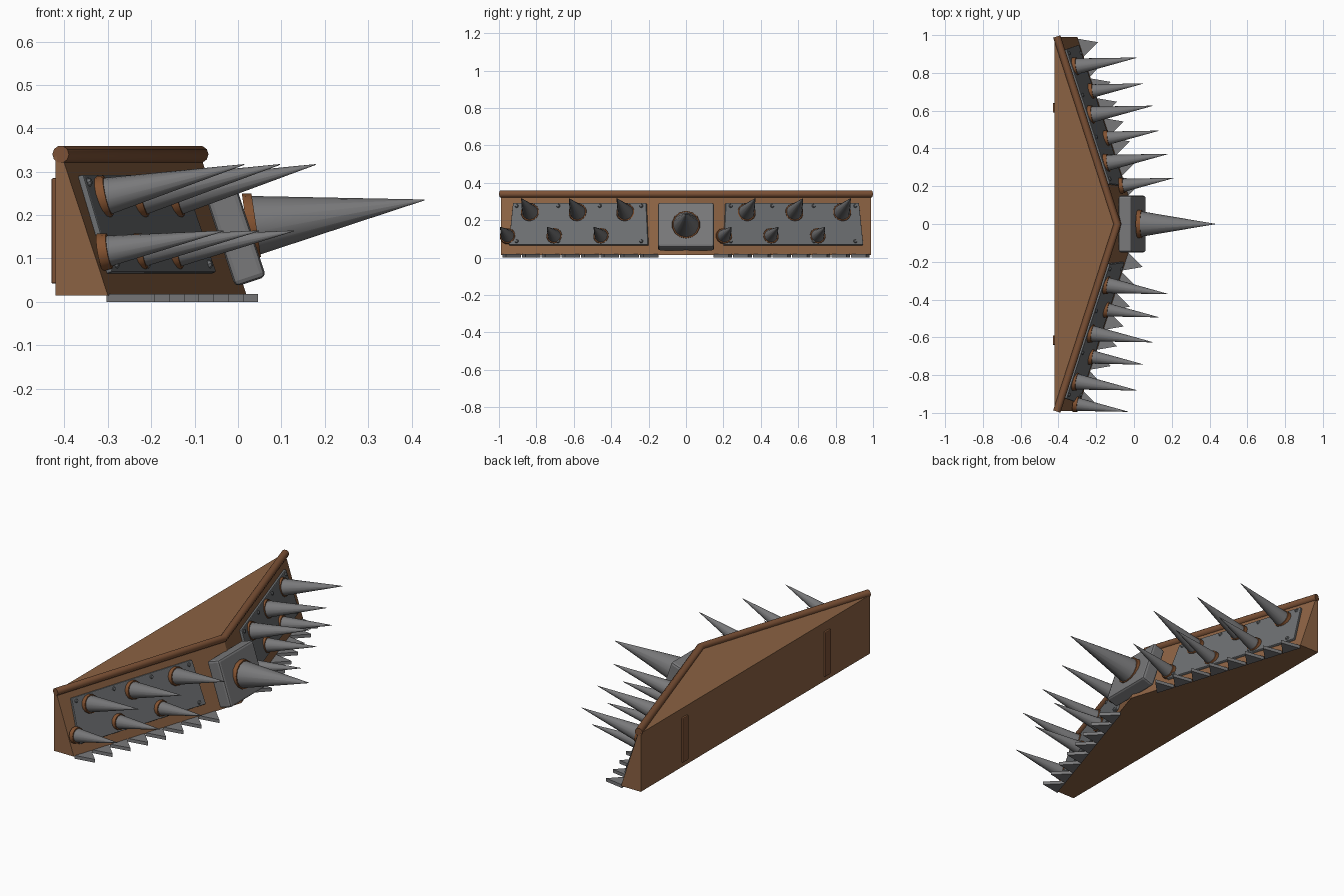
import bpy, bmesh, math
from mathutils import Vector, Matrix

cube = bpy.data.objects.get("Cube")
if cube:
    bpy.data.objects.remove(cube, do_unlink=True)


def material(name, r, g, b):
    m = bpy.data.materials.new(name)
    m.use_nodes = True
    m.diffuse_color = (r, g, b, 1)
    m.node_tree.nodes["Principled BSDF"].inputs["Base Color"].default_value = (r, g, b, 1)
    return m


BROWN = material("rusty_brown", 0.26, 0.122, 0.056)
RAIL = material("dark_rust", 0.20, 0.082, 0.036)
RUST = material("orange_rust", 0.23, 0.085, 0.03)
STEEL = material("spike_steel", 0.19, 0.19, 0.195)
PLATE = material("plate_steel", 0.15, 0.158, 0.165)

SLOPE = 0.33      # backward lean of the front per unit of height
SWEEP = 0.323     # backward sweep of the wings per unit of width
LOW, HIGH, HALF = 0.015, 0.335, 0.99


def face_point(y, z):
    """Point on the swept front face."""
    return Vector((0.02 - SLOPE * (z - LOW) - SWEEP * abs(y), y, z))


def face_normal(side):
    return Vector((1, SWEEP * side, SLOPE)).normalized()


def finish(name, bm, mat, bevel=0, smooth=False):
    bmesh.ops.recalc_face_normals(bm, faces=bm.faces)
    me = bpy.data.meshes.new(name)
    bm.to_mesh(me)
    bm.free()
    ob = bpy.data.objects.new(name, me)
    bpy.context.collection.objects.link(ob)
    me.materials.append(mat)
    if bevel:
        mod = ob.modifiers.new("bevel", "BEVEL")
        mod.width = bevel
        mod.segments = 2
    if smooth:
        me.shade_smooth()
        me.set_sharp_from_angle(angle=math.radians(35))
    return ob


def loft(name, first, second, mat, bevel=0):
    """Solid between two matching outlines."""
    bm = bmesh.new()
    a = [bm.verts.new(p) for p in first]
    b = [bm.verts.new(p) for p in second]
    bm.faces.new(a)
    bm.faces.new(b)
    n = len(a)
    for i in range(n):
        j = (i + 1) % n
        bm.faces.new((a[i], a[j], b[j], b[i]))
    return finish(name, bm, mat, bevel)


def prism(name, outline, push, mat, bevel=0):
    return loft(name, outline, [p + push for p in outline], mat, bevel)


def cone(name, base, axis, r1, r2, length, mat, sides=14):
    bm = bmesh.new()
    turn = axis.to_track_quat("Z", "Y").to_matrix().to_4x4()
    place = Matrix.Translation(base + axis.normalized() * length / 2) @ turn
    bmesh.ops.create_cone(bm, cap_ends=True, segments=sides, radius1=r1,
                          radius2=r2, depth=length, matrix=place)
    return finish(name, bm, mat, smooth=True)


def spike(name, base, axis, radius):
    cone(name, base, axis, radius, 0.001, axis.length, STEEL)
    cone(name + "_collar", base - axis.normalized() * 0.01, axis,
         radius + 0.007, radius + 0.004, 0.022, RUST)


# Wedge body
def section(z):
    back = [Vector((-0.42, s * HALF, z)) for s in (1, -1)]
    return back + [face_point(y, z) for y in (-HALF, 0, HALF)]


loft("wedge_body", section(LOW), section(HIGH), BROWN)

# Rounded rail along the top front edge
curve = bpy.data.curves.new("top_rail", "CURVE")
curve.dimensions = "3D"
curve.bevel_depth = 0.02
curve.bevel_resolution = 3
curve.use_fill_caps = True
line = curve.splines.new("POLY")
line.points.add(2)
for point, y in zip(line.points, (-0.993, 0, 0.993)):
    point.co = (-0.088 - SWEEP * abs(y), y, 0.34, 1)
curve.materials.append(RAIL)
rail = bpy.data.objects.new("top_rail", curve)
bpy.context.collection.objects.link(rail)

for side, word in ((1, "left"), (-1, "right")):
    normal = face_normal(side)

    # Armour plate with bolts
    corners = [(0.2, 0.065), (0.945, 0.065), (0.922, 0.29), (0.21, 0.29)]
    prism(word + "_armour_plate",
          [face_point(side * y, z) - normal * 0.005 for y, z in corners],
          normal * 0.018, PLATE, 0.004)
    for row, z in enumerate((0.083, 0.272)):
        for col in range(4):
            y = side * (0.235 + 0.222 * col)
            cone(f"{word}_bolt_{row}_{col}", face_point(y, z) + normal * 0.012,
                 normal, 0.011, 0.007, 0.008, PLATE, 8)

    # Two staggered rows of spikes
    lower_start = 0.2 if side > 0 else 0.45
    for i in range(3):
        spike(f"{word}_upper_spike_{i}",
              face_point(side * (0.32 + 0.255 * i), 0.238) + normal * 0.012,
              Vector((0.325, side * 0.047, 0.075)), 0.044)
        spike(f"{word}_lower_spike_{i}",
              face_point(side * (lower_start + 0.25 * i), 0.112) + normal * 0.012,
              Vector((0.275, side * 0.04, 0.048)), 0.037)

    # Flat teeth along the bottom edge
    out = Vector((1, SWEEP * side, 0)).normalized()
    pitch = 0.105
    for i in range(8):
        y = 0.15 + pitch * i
        a = face_point(side * y, 0)
        b = face_point(side * (y + pitch * 0.95), 0)
        tip = (a + b) / 2 + out * 0.09
        prism(f"{word}_tooth_{i}", [a - out * 0.01, b - out * 0.01, tip],
              Vector((0, 0, 0.018)), STEEL)

    # Mounting strap on the back
    y = side * 0.615
    strap = [Vector((-0.415, y + dy, z)) for dy, z in
             ((-0.025, 0.042), (0.025, 0.042), (0.025, 0.285), (-0.025, 0.285))]
    prism(word + "_back_strap", strap, Vector((-0.015, 0, 0)), RAIL, 0.004)

# Leaning nose block
lean = Vector((-SLOPE, 0, 1)).normalized()
ahead = Vector((1, 0, SLOPE)).normalized()
centre = Vector((-0.01, 0, 0.165))
outline = [centre - ahead * 0.0375 + lean * u * 0.125 + Vector((0, v * 0.15, 0))
           for u, v in ((-1, -1), (-1, 1), (1, 1), (1, -1))]
prism("nose_block", outline, ahead * 0.075, STEEL, 0.012)

# Large nose spike
spike("nose_spike", Vector((0.03, 0, 0.175)), Vector((0.4, 0, 0.06)), 0.07)
